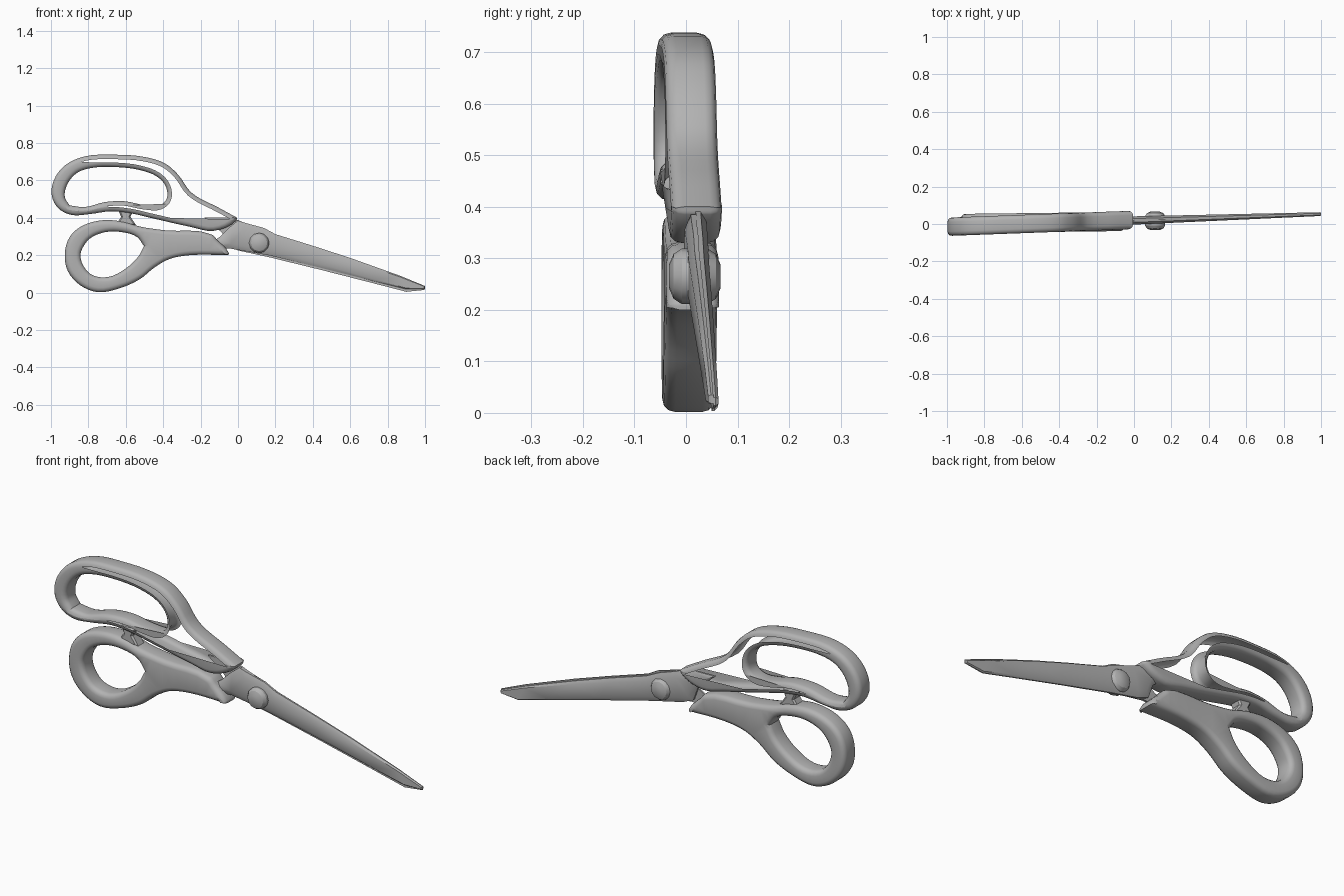
import bpy, bmesh, math
from mathutils import Vector

if "Cube" in bpy.data.objects:
    bpy.data.objects.remove(bpy.data.objects["Cube"])

grey = bpy.data.materials.new("plain grey")
grey.diffuse_color = (0.45, 0.45, 0.45, 1)
grey.use_nodes = True
grey.node_tree.nodes["Principled BSDF"].inputs["Base Color"].default_value = grey.diffuse_color


def smooth_loop(pts, steps):
    """Closed Hermite curve through pts; sharp turns stay as corners. Runs CCW."""
    p = [Vector(q) for q in pts]
    n = len(p)
    if sum(p[i - 1].x * p[i].y - p[i].x * p[i - 1].y for i in range(n)) < 0:
        p.reverse()
    if steps == 1:
        return p

    def tangent(i, chord):
        a, b = p[i] - p[i - 1], p[(i + 1) % n] - p[i]
        if a.angle(b) > math.radians(52):
            return chord
        return (a.normalized() + b.normalized()).normalized() * chord.length

    out = []
    for i in range(n):
        j = (i + 1) % n
        chord = p[j] - p[i]
        m0, m1 = tangent(i, chord), tangent(j, chord)
        for k in range(steps):
            t = k / steps
            out.append(p[i] * (2*t**3 - 3*t**2 + 1) + m0 * (t**3 - 2*t**2 + t)
                       + p[j] * (3*t**2 - 2*t**3) + m1 * (t**3 - t**2))
    return out


def inset(loop, d):
    """Move a CCW loop inwards by d(x)."""
    out = []
    for i, q in enumerate(loop):
        a = (q - loop[i - 1]).normalized()
        b = (loop[(i + 1) % len(loop)] - q).normalized()
        na, nb = Vector((-a.y, a.x)), Vector((-b.y, b.x))
        m = (na + nb).normalized()
        out.append(q + m * d(q.x) / max(0.6, m.dot(na)))
    return out


def plate(name, outline, levels, ypos, hole=None, steps=1, taper=lambda x: 1):
    """Stack inset outlines (inset, s) along y; ypos(x, s) gives the depth."""
    bm = bmesh.new()
    ends = [[], []]
    for pts, sign in ((outline, 1), (hole, -1)):
        if not pts:
            continue
        base = smooth_loop(pts, steps)
        rings = []
        for amount, s in levels:
            ring = inset(base, lambda x: sign * amount * taper(x))
            rings.append([bm.verts.new((q.x, ypos(q.x, s), q.y)) for q in ring])
        n = len(base)
        for r0, r1 in zip(rings, rings[1:]):
            for i in range(n):
                j = (i + 1) % n
                bm.faces.new((r0[i], r0[j], r1[j], r1[i]))
        for e, ring in zip(ends, (rings[0], rings[-1])):
            e += [bm.edges.get((ring[i - 1], ring[i])) for i in range(n)]
    for e in ends:
        bmesh.ops.triangle_fill(bm, edges=e, use_beauty=True)
    bmesh.ops.recalc_face_normals(bm, faces=bm.faces)
    me = bpy.data.meshes.new(name)
    bm.to_mesh(me)
    bm.free()
    me.materials.append(grey)
    ob = bpy.data.objects.new(name, me)
    bpy.context.collection.objects.link(ob)
    bpy.ops.object.select_all(action='DESELECT')
    ob.select_set(True)
    bpy.context.view_layer.objects.active = ob
    bpy.ops.object.shade_smooth_by_angle(angle=math.radians(32))
    return ob


# Rounded edge section for the handles
R, T = 0.024, 0.05
arc = [math.radians(a) for a in (-90, -60, -30, 0)]
half = [(R * (1 - math.cos(a)), (-(T - R) + R * math.sin(a)) / T) for a in arc]
rounded = half + [(i, -s) for i, s in reversed(half)]

# Upper handle: long finger loop
plate("upper_handle",
      [(-0.005, 0.40), (-0.10, 0.452), (-0.25, 0.535), (-0.32, 0.63), (-0.39, 0.69),
       (-0.50, 0.725), (-0.66, 0.737), (-0.82, 0.728), (-0.925, 0.68), (-0.985, 0.60),
       (-0.995, 0.515), (-0.96, 0.45), (-0.89, 0.415), (-0.79, 0.42), (-0.685, 0.434),
       (-0.58, 0.425), (-0.47, 0.40), (-0.257, 0.352), (-0.13, 0.33), (-0.01, 0.385)],
      rounded, lambda x, s: 0.022 + 0.037 * x + 0.049 * s,
      hole=[(-0.86, 0.64), (-0.79, 0.665), (-0.66, 0.671), (-0.525, 0.655), (-0.43, 0.618),
            (-0.385, 0.565), (-0.382, 0.50), (-0.417, 0.468), (-0.50, 0.468), (-0.605, 0.488),
            (-0.71, 0.484), (-0.82, 0.457), (-0.90, 0.466), (-0.926, 0.51), (-0.912, 0.58)],
      steps=4)

# Lower handle: round thumb loop
plate("lower_handle",
      [(-0.05, 0.20), (-0.257, 0.20), (-0.364, 0.18), (-0.444, 0.136), (-0.524, 0.072),
       (-0.63, 0.024), (-0.75, 0.002), (-0.845, 0.04), (-0.91, 0.115), (-0.926, 0.206),
       (-0.90, 0.297), (-0.834, 0.356), (-0.72, 0.387), (-0.604, 0.377), (-0.524, 0.353),
       (-0.39, 0.333), (-0.14, 0.31), (-0.11, 0.28), (-0.05, 0.213)],
      rounded, lambda x, s: 0.014 + 0.012 * x + 0.051 * s,
      hole=[(-0.842, 0.20), (-0.83, 0.24), (-0.79, 0.29), (-0.71, 0.323), (-0.62, 0.323),
            (-0.54, 0.297), (-0.503, 0.249), (-0.535, 0.19), (-0.604, 0.126),
            (-0.695, 0.083), (-0.78, 0.094), (-0.828, 0.145)],
      steps=4)

# Blades: thin at the tip, with a ground bevel on the outer face
blade_mid = lambda x: 0.019 + 0.034 * x
blade_half = lambda x: 0.022 - 0.012 * max(0, x)
bevel_taper = lambda x: min(1, max(0.15, 1.1 - x))

plate("front_blade",
      [(-0.20, 0.23), (-0.095, 0.30), (-0.05, 0.345), (0.0, 0.385), (0.04, 0.372),
       (0.14, 0.345), (0.20, 0.312), (0.40, 0.25), (0.60, 0.185), (0.866, 0.09), (1.0, 0.035),
       (0.998, 0.018), (0.90, 0.018), (0.73, 0.06), (0.44, 0.133), (0.17, 0.198), (-0.04, 0.235)],
      [(0.026, -1), (0, -0.45), (0, 0)],
      lambda x, s: blade_mid(x) + s * blade_half(x), taper=bevel_taper)

plate("back_blade",
      [(-0.18, 0.40), (-0.03, 0.40), (0.04, 0.37), (0.13, 0.34), (0.20, 0.306), (0.40, 0.244),
       (0.60, 0.178), (0.866, 0.083), (1.0, 0.03), (0.998, 0.014), (0.90, 0.004), (0.73, 0.048),
       (0.44, 0.122), (0.17, 0.188), (0.0, 0.225), (-0.06, 0.25), (-0.085, 0.32)],
      [(0, 0), (0, 0.45), (0.026, 1)],
      lambda x, s: blade_mid(x) + s * blade_half(x), taper=bevel_taper)

# Pivot screw, domed on both sides
plate("pivot_screw",
      [(0.113 + 0.054 * math.cos(k * math.pi / 6), 0.265 + 0.054 * math.sin(k * math.pi / 6))
       for k in range(12)],
      [(0.03, -1), (0.01, -0.82), (0, -0.5), (0, 0.5), (0.01, 0.82), (0.03, 1)],
      lambda x, s: 0.017 + 0.05 * s)

# Stop between the two handles
plate("handle_stop",
      [(-0.655, 0.36), (-0.545, 0.36), (-0.575, 0.405), (-0.56, 0.44),
       (-0.64, 0.44), (-0.625, 0.405)],
      [(0.008, -1), (0, -0.75), (0, 0.75), (0.008, 1)],
      lambda x, s: 0.002 + 0.03 * s)
